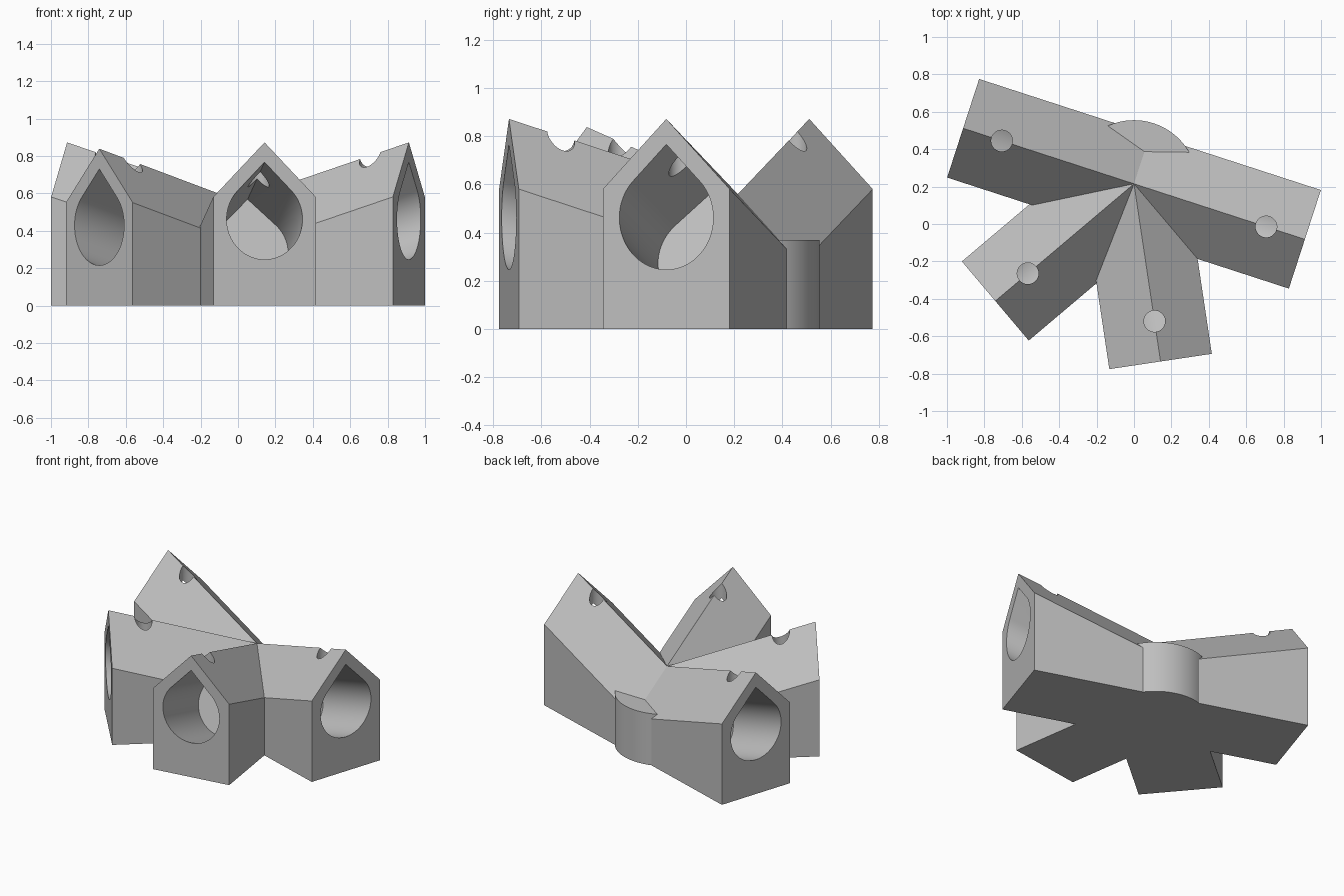
import bpy
import bmesh
from math import cos, sin, tan, pi, radians, sqrt
from mathutils import Matrix

if "Cube" in bpy.data.objects:
    bpy.data.objects.remove(bpy.data.objects["Cube"], do_unlink=True)

HUB = Matrix.Translation((0, 0.215, 0))   # point where all ridges meet
HALF = 0.277                              # half width of an arm
RIDGE = 0.56                              # ridge height at the hub
REACH = 1.01                              # arm length along its slope
BORE_DROP = 0.41                          # bore axis below the ridge
BORE_R = 0.205

grey = bpy.data.materials.new("plain grey")
grey.use_nodes = True
grey.diffuse_color = (0.52, 0.52, 0.52, 1)
grey.node_tree.nodes["Principled BSDF"].inputs["Base Color"].default_value = (0.52, 0.52, 0.52, 1)


def loft(name, sections, matrix):
    """Closed solid through matching cross-sections."""
    bm = bmesh.new()
    rings = [[bm.verts.new(p) for p in s] for s in sections]
    n = len(rings[0])
    for a, b in zip(rings, rings[1:]):
        for i in range(n):
            j = (i + 1) % n
            bm.faces.new((a[i], a[j], b[j], b[i]))
    bm.faces.new(rings[0])
    bm.faces.new(rings[-1])
    bmesh.ops.recalc_face_normals(bm, faces=bm.faces)
    bm.transform(matrix)
    mesh = bpy.data.meshes.new(name)
    bm.to_mesh(mesh)
    bm.free()
    mesh.materials.append(grey)
    obj = bpy.data.objects.new(name, mesh)
    bpy.context.collection.objects.link(obj)
    return obj


def house(x, slope):
    """Gabled cross-section at distance x from the hub."""
    top = RIDGE + abs(x) * tan(slope)
    eave = top - HALF / cos(slope)
    return [(x, -HALF, 0), (x, HALF, 0), (x, HALF, eave), (x, 0, top), (x, -HALF, eave)]


def teardrop(x):
    """Round section with a pointed roof."""
    arc = [radians(135) + radians(270) * i / 60 for i in range(61)]
    ring = [(x, BORE_R * cos(a), BORE_R * sin(a)) for a in arc]
    return ring + [(x, 0, BORE_R * sqrt(2))]


def post(name, r, z0, z1, matrix, n=96):
    """Upright cylinder."""
    sections = [[(r * cos(2 * pi * i / n), r * sin(2 * pi * i / n), z) for i in range(n)]
                for z in (z0, z1)]
    return loft(name, sections, matrix)


def combine(body, other, operation):
    other.hide_render = True
    mod = body.modifiers.new("join", 'BOOLEAN')
    mod.operation = operation
    mod.solver = 'EXACT'
    mod.object = other
    with bpy.context.temp_override(object=body, active_object=body):
        bpy.ops.object.modifier_apply(modifier=mod.name)
    bpy.data.objects.remove(other, do_unlink=True)


def turn(degrees):
    return HUB @ Matrix.Rotation(radians(degrees), 4, 'Z')


STEEP, SHALLOW = radians(18), radians(16)
ARMS = [(-18, STEEP), (162, STEEP), (-81.5, STEEP), (220.2, SHALLOW)]

# Two opposite arms form one straight beam
end = REACH * cos(STEEP)
body = loft("corner_connector", [house(x, STEEP) for x in (-end, 0, end)], turn(-18))

# Remaining arms and the round hub
for angle, slope in ARMS[2:]:
    arm = loft("arm", [house(x, slope) for x in (0, REACH * cos(slope))], turn(angle))
    combine(body, arm, 'UNION')
combine(body, post("hub", 0.34, 0, 0.37, HUB), 'UNION')

# Blind sloping socket and upright screw hole in every arm
for angle, slope in ARMS:
    tilt = Matrix.Translation((0, 0, RIDGE - BORE_DROP)) @ Matrix.Rotation(-slope, 4, 'Y')
    bore = loft("socket_cutter", [teardrop(x) for x in (0.46, 1.3)], turn(angle) @ tilt)
    combine(body, bore, 'DIFFERENCE')
    place = turn(angle) @ Matrix.Translation((0.743, 0, 0))
    floor = RIDGE - BORE_DROP + 0.743 * tan(slope)
    combine(body, post("screw_cutter", 0.057, floor, 1.2, place, 48), 'DIFFERENCE')

# Smooth the round walls, keep the corners crisp
bpy.ops.object.select_all(action='DESELECT')
body.select_set(True)
bpy.context.view_layer.objects.active = body
bpy.ops.object.shade_smooth_by_angle(angle=radians(25))
